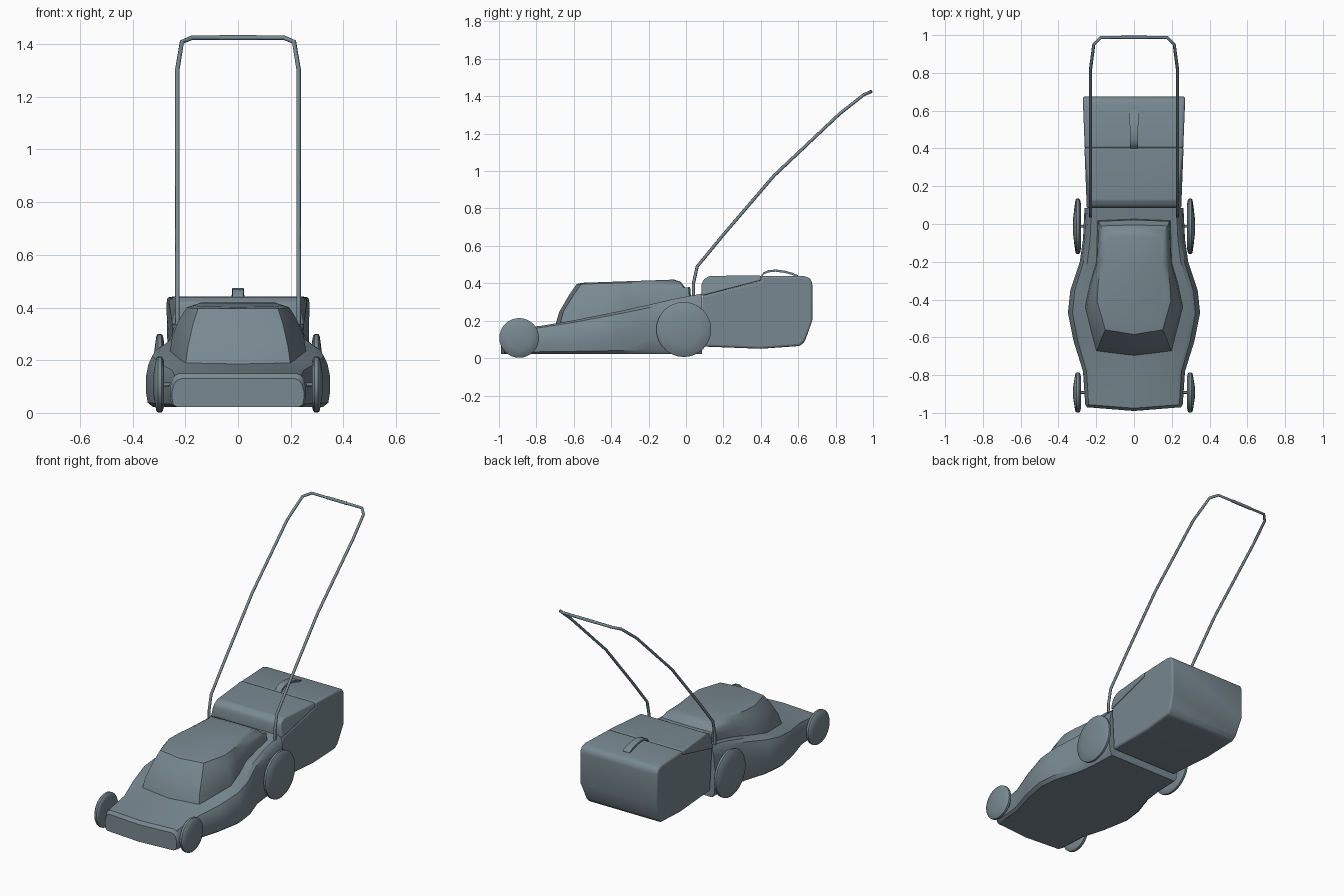
import bpy, bmesh, math
from mathutils import Vector

cube = bpy.data.objects.get("Cube")
if cube:
    bpy.data.objects.remove(cube)

slate = bpy.data.materials.new("slate_grey")
slate.use_nodes = True
colour = (0.19, 0.25, 0.285, 1)
slate.diffuse_color = colour
slate.node_tree.nodes["Principled BSDF"].inputs["Base Color"].default_value = colour


def finish(name, bm, angle=35, bevel=0):
    """Turn a bmesh into a shaded, coloured object."""
    bmesh.ops.recalc_face_normals(bm, faces=bm.faces)
    mesh = bpy.data.meshes.new(name)
    bm.to_mesh(mesh)
    bm.free()
    obj = bpy.data.objects.new(name, mesh)
    bpy.context.collection.objects.link(obj)
    mesh.materials.append(slate)
    if bevel:
        mod = obj.modifiers.new("rounding", 'BEVEL')
        mod.width, mod.segments, mod.limit_method = bevel, 3, 'ANGLE'
        mod.angle_limit = math.radians(25)
    bpy.ops.object.select_all(action='DESELECT')
    obj.select_set(True)
    bpy.context.view_layer.objects.active = obj
    bpy.ops.object.shade_smooth_by_angle(angle=math.radians(angle))
    return obj


def loft(name, rings, **kw):
    """Skin closed rings of equal length and cap both ends."""
    bm = bmesh.new()
    loops = [[bm.verts.new(p) for p in ring] for ring in rings]
    for a, b in zip(loops, loops[1:]):
        for i in range(len(a)):
            j = (i + 1) % len(a)
            bm.faces.new((a[i], a[j], b[j], b[i]))
    bm.faces.new(loops[0])
    bm.faces.new(loops[-1])
    return finish(name, bm, **kw)


def side_extrusion(name, profile, half_width, **kw):
    """Extrude a (y, z) side profile across x, with width given by a rule."""
    rings = [[(s * half_width(y, z), y, z) for y, z in profile] for s in (-1, 1)]
    return loft(name, rings, **kw)


def tube(name, points, radius, resolution=2):
    curve = bpy.data.curves.new(name, 'CURVE')
    curve.dimensions = '3D'
    curve.bevel_depth, curve.bevel_resolution = radius, resolution
    curve.use_fill_caps = True
    spline = curve.splines.new('POLY')
    spline.points.add(len(points) - 1)
    for p, co in zip(spline.points, points):
        p.co = (*co, 1)
    curve.materials.append(slate)
    obj = bpy.data.objects.new(name, curve)
    bpy.context.collection.objects.link(obj)


# Deck: stations of y, half width, top height
stations = [(-0.97, 0.25, 0.13), (-0.955, 0.258, 0.15), (-0.9, 0.262, 0.158),
            (-0.78, 0.27, 0.172), (-0.62, 0.32, 0.198), (-0.47, 0.35, 0.228),
            (-0.35, 0.337, 0.252), (-0.2, 0.287, 0.285), (-0.08, 0.27, 0.313),
            (0.085, 0.262, 0.345)]


def deck_ring(y, w, top):
    h = top - 0.022
    half = [(0.92, 0), (0.98, 0.08), (1, 0.3), (1, 0.55),
            (0.97, 0.8), (0.93, 0.94), (0.86, 1)]
    ring = [(w * a, 0.022 + h * b) for a, b in half]
    ring += [(0, top)] + [(-x, z) for x, z in reversed(ring)] + [(0, 0.022)]
    bow = 0.02 if y < -0.8 else 0
    return [(x, y - bow * (1 - abs(x) / w), z) for x, z in ring]


loft("deck", [deck_ring(*s) for s in stations], angle=32)


# Engine hood: stacked outlines, half outline mirrored
def hood_ring(half, height):
    pts = half + [(-x, y) for x, y in reversed(half) if x > 0]
    return [(x, y, height(x, y)) for x, y in pts]


def deck_height(y):
    return 0.325 + 0.19 * y


base = [(0, 0.028), (0.195, 0.02), (0.2, -0.2), (0.235, -0.32),
        (0.26, -0.44), (0.2, -0.675), (0, -0.7)]
low = [(0, 0.022), (0.188, 0.014), (0.194, -0.2), (0.228, -0.32),
       (0.25, -0.44), (0.19, -0.655), (0, -0.678)]
mid = [(0, -0.005), (0.178, -0.01), (0.185, -0.2), (0.21, -0.32),
       (0.225, -0.43), (0.17, -0.6), (0, -0.625)]
upper = [(0, -0.03), (0.16, -0.035), (0.172, -0.2), (0.19, -0.32),
         (0.195, -0.41), (0.152, -0.56), (0, -0.585)]
crown = [(0, -0.065), (0.14, -0.07), (0.15, -0.2), (0.165, -0.32),
         (0.17, -0.4), (0.13, -0.53), (0, -0.56)]
loft("engine_hood", [
    hood_ring(base, lambda x, y: deck_height(y) - 0.02),
    hood_ring(low, lambda x, y: deck_height(y) + 0.05),
    hood_ring(mid, lambda x, y: 0.378 + 0.07 * min(y + 0.05, 0)),
    hood_ring(upper, lambda x, y: 0.41 + 0.025 * y),
    hood_ring(crown, lambda x, y: 0.422 + 0.035 * y)], angle=40)


# Grass box and its lid
def box_width(y, z):
    return 0.248 + 0.04 * (y - 0.085) - (0.015 if z < 0.1 else 0)


box_profile = [(0.088, 0.062), (0.4, 0.05), (0.61, 0.065), (0.636, 0.09),
               (0.675, 0.2), (0.675, 0.405), (0.66, 0.43), (0.625, 0.44),
               (0.4, 0.44), (0.4, 0.413), (0.088, 0.335)]
side_extrusion("grass_box", box_profile, box_width, bevel=0.012)


def lid_width(y, z):
    rise = max(0, z - (0.333 + 0.25 * (y - 0.085)))
    return 0.252 + 0.04 * (y - 0.085) - 0.22 * rise


lid_profile = [(0.084, 0.333), (0.084, 0.395), (0.094, 0.42), (0.125, 0.44),
               (0.402, 0.441), (0.402, 0.415)]
side_extrusion("grass_box_lid", lid_profile, lid_width, bevel=0.008)

# Arched grip on the grass box
arch = [(0.4, 0.435), (0.415, 0.455), (0.44, 0.466), (0.48, 0.47),
        (0.53, 0.463), (0.57, 0.452), (0.6, 0.438)]
grip = [(y, z + 0.004) for y, z in arch] + [(y, z - 0.008) for y, z in reversed(arch)]
side_extrusion("box_grip", grip, lambda y, z: 0.02 + 0.02 * (y - 0.4))


# Domed wheels and their axles
def wheel(name, side, y, z, r):
    profile = [(0.281, 0.8), (0.285, 0.95), (0.291, 1), (0.304, 1),
               (0.31, 0.95), (0.317, 0.6), (0.323, 0.25)]
    steps = [2 * math.pi * i / 32 for i in range(32)]
    loft(name, [[(side * x, y + r * k * math.cos(t), z + r * k * math.sin(t))
                 for t in steps] for x, k in profile], angle=40)


for end, y, z, r in (("front", -0.892, 0.108, 0.106), ("rear", -0.012, 0.153, 0.147)):
    for side, label in ((1, "left"), (-1, "right")):
        wheel(f"{end}_{label}_wheel", side, y, z, r)
    tube(f"{end}_axle", [(-0.3, y, z), (0.3, y, z)], 0.007)

# Push handle: half path mirrored across the middle
half_path = [(0.23, 0.04, 0.335), (0.23, 0.04, 0.4), (0.23, 0.06, 0.49),
             (0.23, 0.2, 0.66), (0.23, 0.47, 0.975), (0.23, 0.82, 1.305),
             (0.213, 0.95, 1.408), (0.175, 0.988, 1.424)]
tube("push_handle", half_path + [(-x, y, z) for x, y, z in reversed(half_path)], 0.0085)
tube("handle_sleeve", [(-0.07, 0.988, 1.424), (0.07, 0.988, 1.424)], 0.0095)
